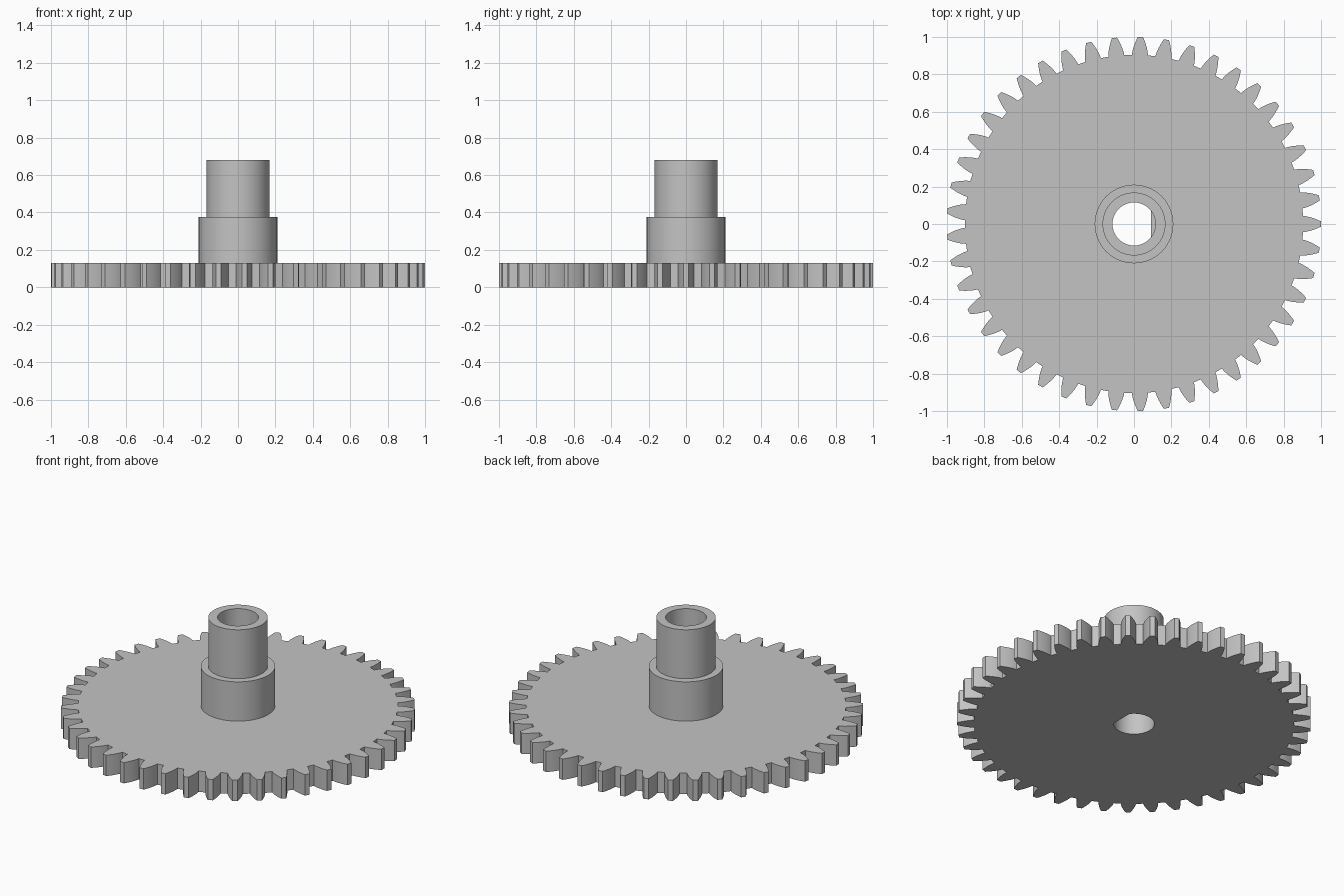
import bpy, bmesh, math

cube = bpy.data.objects.get("Cube")
if cube:
    bpy.data.objects.remove(cube, do_unlink=True)

# Main dimensions
TEETH = 45
TIP_R, PITCH_R, ROOT_R = 1.0, 0.957, 0.904
BASE_R = PITCH_R * math.cos(math.radians(20))
BORE_R, FLAT_X = 0.115, 0.092
HUB_R, SLEEVE_R = 0.21, 0.168
PLATE_TOP, HUB_TOP, SLEEVE_TOP = 0.13, 0.375, 0.68

# Single plain grey plastic
grey = bpy.data.materials.new("grey_plastic")
grey.use_nodes = True
colour = (0.55, 0.55, 0.55, 1)
grey.diffuse_color = colour
grey.node_tree.nodes["Principled BSDF"].inputs["Base Color"].default_value = colour


def circle(r, n=96, flat=None):
    """Circle outline, optionally cut by a flat on the +x side."""
    pts = []
    for i in range(n):
        a = 2 * math.pi * i / n
        x = r * math.cos(a)
        pts.append((min(x, flat) if flat else x, r * math.sin(a)))
    return pts


def involute(r):
    """Involute angle at radius r."""
    a = math.acos(min(1, BASE_R / r))
    return math.tan(a) - a


def gear_outline(steps=6):
    """Involute tooth outline with one tooth pointing along +x."""
    radii = [ROOT_R + (TIP_R - ROOT_R) * i / steps for i in range(steps + 1)]
    flank = [(r, math.pi / (2 * TEETH) - 0.002 + involute(PITCH_R) - involute(r))
             for r in radii]
    tooth = [(r, -a) for r, a in flank] + [(r, a) for r, a in reversed(flank)]
    pts = []
    for k in range(TEETH):
        c = 2 * math.pi * k / TEETH
        pts += [(r * math.cos(c + a), r * math.sin(c + a)) for r, a in tooth]
    return pts


def ring_part(name, outer, inner, z0, z1):
    """Extrude the area between two outlines from z0 to z1."""
    bm = bmesh.new()
    edges = []
    for loop in (outer, inner):
        vs = [bm.verts.new((x, y, z0)) for x, y in loop]
        edges += [bm.edges.new((vs[i - 1], vs[i])) for i in range(len(vs))]
    bmesh.ops.triangle_fill(bm, edges=edges, use_beauty=True, normal=(0, 0, 1))
    top = bmesh.ops.extrude_face_region(bm, geom=bm.faces[:], use_keep_orig=True)
    bmesh.ops.translate(bm, vec=(0, 0, z1 - z0),
                        verts=[v for v in top["geom"] if isinstance(v, bmesh.types.BMVert)])
    bmesh.ops.recalc_face_normals(bm, faces=bm.faces[:])
    mesh = bpy.data.meshes.new(name)
    bm.to_mesh(mesh)
    bm.free()
    mesh.materials.append(grey)
    obj = bpy.data.objects.new(name, mesh)
    bpy.context.collection.objects.link(obj)
    bpy.ops.object.select_all(action="DESELECT")
    obj.select_set(True)
    bpy.context.view_layer.objects.active = obj
    bpy.ops.object.shade_smooth_by_angle(angle=math.radians(30))
    return obj


# Toothed plate and hub share the D-shaped bore; the sleeve bore is round
d_bore = circle(BORE_R, flat=FLAT_X)
ring_part("gear_plate", gear_outline(), d_bore, 0, PLATE_TOP)
ring_part("hub", circle(HUB_R), d_bore, PLATE_TOP, HUB_TOP)
ring_part("sleeve", circle(SLEEVE_R), circle(BORE_R), HUB_TOP, SLEEVE_TOP)
